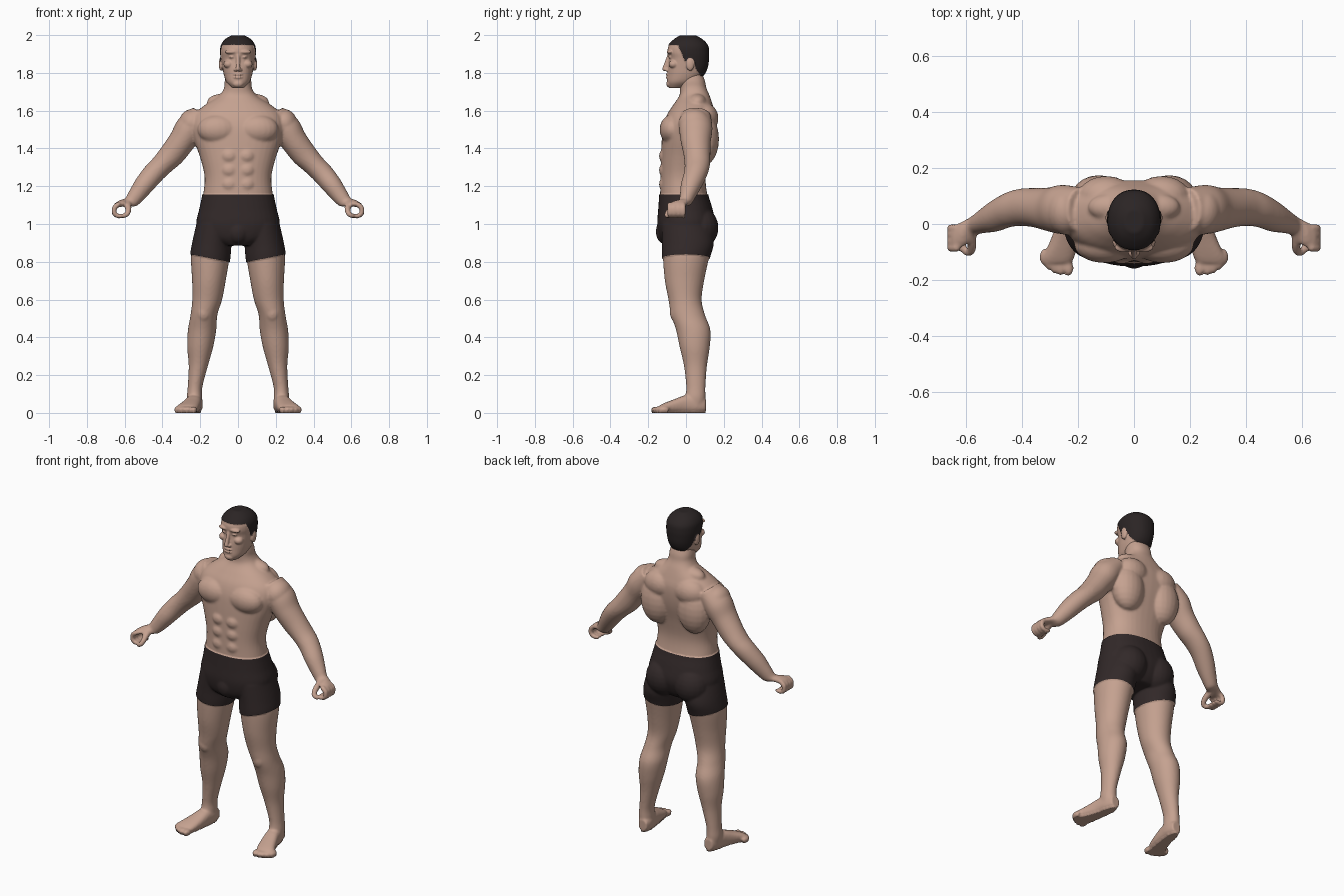
import bpy
import bmesh
import math
from mathutils import Vector, Matrix

cube = bpy.data.objects.get("Cube")
if cube:
    bpy.data.objects.remove(cube, do_unlink=True)

X, Y, Z = Vector((1, 0, 0)), Vector((0, 1, 0)), Vector((0, 0, 1))


def make_material(name, color):
    mat = bpy.data.materials.new(name)
    mat.use_nodes = True
    mat.diffuse_color = (*color, 1)
    bsdf = mat.node_tree.nodes["Principled BSDF"]
    bsdf.inputs["Base Color"].default_value = (*color, 1)
    bsdf.inputs["Roughness"].default_value = 0.8
    return mat


skin = make_material("skin", (0.56, 0.36, 0.28))
shorts_cloth = make_material("shorts cloth", (0.032, 0.022, 0.022))
hair_dark = make_material("dark hair", (0.024, 0.018, 0.018))


def spline(points, steps=5):
    """Catmull-Rom resampling of a list of number tuples."""
    points = [Vector(p) for p in points]
    padded = [points[0]] + points + [points[-1]]
    result = []
    for a, b, c, d in zip(padded, padded[1:], padded[2:], padded[3:]):
        for k in range(steps):
            t = k / steps
            result.append(0.5 * (2 * b + (c - a) * t + (2 * a - 5 * b + 4 * c - d) * t ** 2
                                 + (3 * b - a - 3 * c + d) * t ** 3))
    return result + [points[-1]]


def loft(bm, sections, u=X, v=Y, power=2.0, count=36):
    """Closed skin over sections (x, y, z, radius along u, radius along v)."""
    rings = []
    for x, y, z, ru, rv in spline(sections):
        ring = []
        for i in range(count):
            a = math.tau * i / count
            c, s = math.cos(a), math.sin(a)
            cu = math.copysign(abs(c) ** (2 / power), c)
            sv = math.copysign(abs(s) ** (2 / power), s)
            ring.append(bm.verts.new(Vector((x, y, z)) + u * ru * cu + v * rv * sv))
        rings.append(ring)
    for low, high in zip(rings, rings[1:]):
        for i in range(count):
            j = (i + 1) % count
            bm.faces.new((low[i], low[j], high[j], high[i]))
    bm.faces.new(rings[0][::-1])
    bm.faces.new(rings[-1])


def upright_loft(bm, levels, power):
    """Loft from levels (z, half width, front y, back y)."""
    loft(bm, [(0, (f + b) / 2, z, w, (b - f) / 2) for z, w, f, b in levels], power=power)


def blob(bm, center, radii):
    matrix = Matrix.Translation(center) @ Matrix.Diagonal((*radii, 1))
    bmesh.ops.create_uvsphere(bm, u_segments=20, v_segments=12, radius=1, matrix=matrix)


def bead_chain(bm, path):
    """Rounded tube along points (x, y, z, radius)."""
    for x, y, z, r in spline(path, 6):
        blob(bm, (x, y, z), (r, r, r))


def mirror_x(bm):
    copy = bmesh.ops.duplicate(bm, geom=bm.verts[:] + bm.edges[:] + bm.faces[:])["geom"]
    for item in copy:
        if isinstance(item, bmesh.types.BMVert):
            item.co.x *= -1
    bmesh.ops.reverse_faces(bm, faces=[g for g in copy if isinstance(g, bmesh.types.BMFace)])


def fuse(bm, name, voxel, smoothing):
    """Merge overlapping parts into one smooth skin and return the object."""
    mesh = bpy.data.meshes.new(name)
    bm.to_mesh(mesh)
    bm.free()
    obj = bpy.data.objects.new(name, mesh)
    bpy.context.collection.objects.link(obj)
    remesh = obj.modifiers.new("fuse", "REMESH")
    remesh.mode = "VOXEL"
    remesh.voxel_size = voxel
    smooth = obj.modifiers.new("soften", "SMOOTH")
    smooth.factor = 0.5
    smooth.iterations = smoothing
    graph = bpy.context.evaluated_depsgraph_get()
    fused = bpy.data.meshes.new_from_object(obj.evaluated_get(graph))
    obj.modifiers.clear()
    obj.data = fused
    bpy.data.meshes.remove(mesh)
    fused.name = name
    return obj


def paint(obj, base, accent, rule, raise_by, cuts=()):
    """Colour faces chosen by a rule and lift them slightly off the skin."""
    mesh = obj.data
    mesh.materials.clear()
    mesh.materials.append(base)
    mesh.materials.append(accent)
    bm = bmesh.new()
    bm.from_mesh(mesh)
    for co, normal in cuts:
        bmesh.ops.bisect_plane(bm, geom=bm.verts[:] + bm.edges[:] + bm.faces[:],
                               dist=0.0001, plane_co=co, plane_no=normal)
    bm.normal_update()
    lifted = set()
    for face in bm.faces:
        face.smooth = True
        chosen = rule(face.calc_center_median())
        face.material_index = 1 if chosen else 0
        if chosen:
            lifted.update(face.verts)
    for vert, normal in [(v, v.normal.copy()) for v in lifted]:
        vert.co += normal * raise_by
    for vert in bm.verts:
        if vert.co.z < 0.009:
            vert.co.z = 0
    bm.to_mesh(mesh)
    bm.free()


body = bmesh.new()

# Leg
loft(body, [(.115, 0, 1, .1, .125), (.138, .01, .9, .1, .132), (.147, 0, .82, .102, .122),
            (.154, -.008, .7, .089, .104), (.163, -.005, .6, .079, .088),
            (.18, .01, .52, .071, .09), (.19, .038, .44, .075, .091),
            (.2, .046, .35, .069, .08), (.21, .05, .25, .051, .061),
            (.227, .052, .14, .039, .051), (.23, .05, .08, .041, .053),
            (.228, .05, .03, .036, .045)])
blob(body, (.182, -.06, .53), (.035, .025, .045))

# Foot and toes
loft(body, [(.222, .105, .04, .028, .034), (.226, .06, .045, .04, .046),
            (.235, 0, .046, .043, .048), (.25, -.06, .036, .05, .037),
            (.268, -.115, .026, .056, .026), (.275, -.14, .02, .05, .02)], X, Z, 2.5)
for toe, x in enumerate((.236, .263, .285, .306, .323)):
    size = .015 if toe else .02
    blob(body, (x, -.158 + .0025 * toe ** 2, .017), (size, .03, .017))

# Arm and palm
across = Vector((.78, 0, .63))
loft(body, [(.19, .05, 1.58, .06, .08), (.255, .052, 1.505, .078, .088),
            (.3, .052, 1.435, .071, .079), (.35, .058, 1.368, .067, .071),
            (.4, .06, 1.315, .059, .067), (.445, .052, 1.27, .057, .063),
            (.495, .03, 1.21, .053, .057), (.54, .01, 1.15, .044, .043),
            (.57, -.005, 1.115, .035, .036), (.603, -.03, 1.112, .025, .045),
            (.638, -.048, 1.1, .017, .046)], across, Y)

# Curled fingers and thumb
for finger in range(4):
    y = -.014 - finger * .024
    bead_chain(body, [(.635, y, 1.103, .014), (.654, y, 1.085, .014), (.654, y, 1.055, .013),
                      (.632, y, 1.041, .012), (.61, y, 1.045, .012)])
bead_chain(body, [(.585, -.03, 1.11, .02), (.58, -.075, 1.08, .017),
                  (.585, -.1, 1.055, .014), (.604, -.1, 1.042, .013)])

# Muscles: shoulder, chest, side of back, shoulder blade, neck slope, seat
for center, radii in [((.242, .045, 1.532), (.072, .085, .077)),
                      ((.105, -.073, 1.5), (.11, .067, .078)),
                      ((.125, .095, 1.45), (.1, .08, .14)),
                      ((.1, .1, 1.56), (.1, .072, .08)),
                      ((.08, .06, 1.645), (.085, .05, .045)),
                      ((.095, .075, .98), (.1, .092, .105))]:
    blob(body, center, radii)

# Stomach muscles
for row in range(3):
    blob(body, (.045, -.115, 1.21 + .075 * row), (.042, .028, .038))

mirror_x(body)

# Torso and neck
upright_loft(body, [(.89, .09, -.11, .1), (.93, .185, -.135, .13), (1, .216, -.147, .15),
                    (1.08, .2, -.142, .135), (1.16, .184, -.137, .112),
                    (1.25, .177, -.135, .104), (1.35, .2, -.133, .12),
                    (1.45, .235, -.128, .145), (1.52, .248, -.12, .155),
                    (1.58, .232, -.1, .155), (1.63, .175, -.068, .142),
                    (1.68, .1, -.035, .125), (1.72, .074, -.032, .108),
                    (1.76, .07, -.035, .1), (1.81, .06, -.03, .08)], 2.3)
blob(body, (0, -.115, .96), (.05, .04, .06))

body_object = fuse(body, "body", .007, 6)


def is_shorts(p):
    return abs(p.x) < .35 and .79 + .2 * abs(p.x) < p.z < 1.155


paint(body_object, skin, shorts_cloth, is_shorts, .005,
      [((0, 0, 1.155), Z), ((0, 0, .79), (.2, 0, -1)), ((0, 0, .79), (-.2, 0, -1))])

# Head: brow, eye, cheek, nostril and ear on each side
head = bmesh.new()
for center, radii in [((.034, -.084, 1.911), (.036, .018, .012)),
                      ((.033, -.08, 1.884), (.015, .014, .008)),
                      ((.05, -.065, 1.846), (.027, .027, .022)),
                      ((.012, -.102, 1.816), (.01, .012, .009)),
                      ((.09, .022, 1.845), (.012, .022, .034))]:
    blob(head, center, radii)
mirror_x(head)

# Skull and jaw
upright_loft(head, [(1.72, .03, -.09, -.01), (1.75, .06, -.1, .05), (1.79, .075, -.098, .092),
                    (1.83, .082, -.096, .112), (1.875, .088, -.09, .118),
                    (1.91, .091, -.098, .119), (1.945, .087, -.091, .113),
                    (1.975, .066, -.062, .085), (1.995, .032, -.03, .05)], 2.2)

# Nose, lips and chin
bead_chain(head, [(0, -.09, 1.892, .01), (0, -.102, 1.855, .011), (0, -.113, 1.822, .013)])
for z in (1.792, 1.776):
    blob(head, (0, -.093, z), (.027, .014, .008))
blob(head, (0, -.084, 1.742), (.03, .021, .02))

head_object = fuse(head, "head", .004, 4)

# Hairline heights from forehead past the ear to the nape
hairline = [(-.3, 1.952), (-.04, 1.945), (-.02, 1.9), (-.005, 1.862),
            (.038, 1.862), (.052, 1.82), (.1, 1.755), (.3, 1.74)]


def is_hair(p):
    if abs(p.x) > .093 and p.z < 1.882:
        return False
    for (y0, z0), (y1, z1) in zip(hairline, hairline[1:]):
        if y0 <= p.y < y1:
            return p.z > z0 + (z1 - z0) * (p.y - y0) / (y1 - y0)
    return False


paint(head_object, skin, hair_dark, is_hair, .004)
